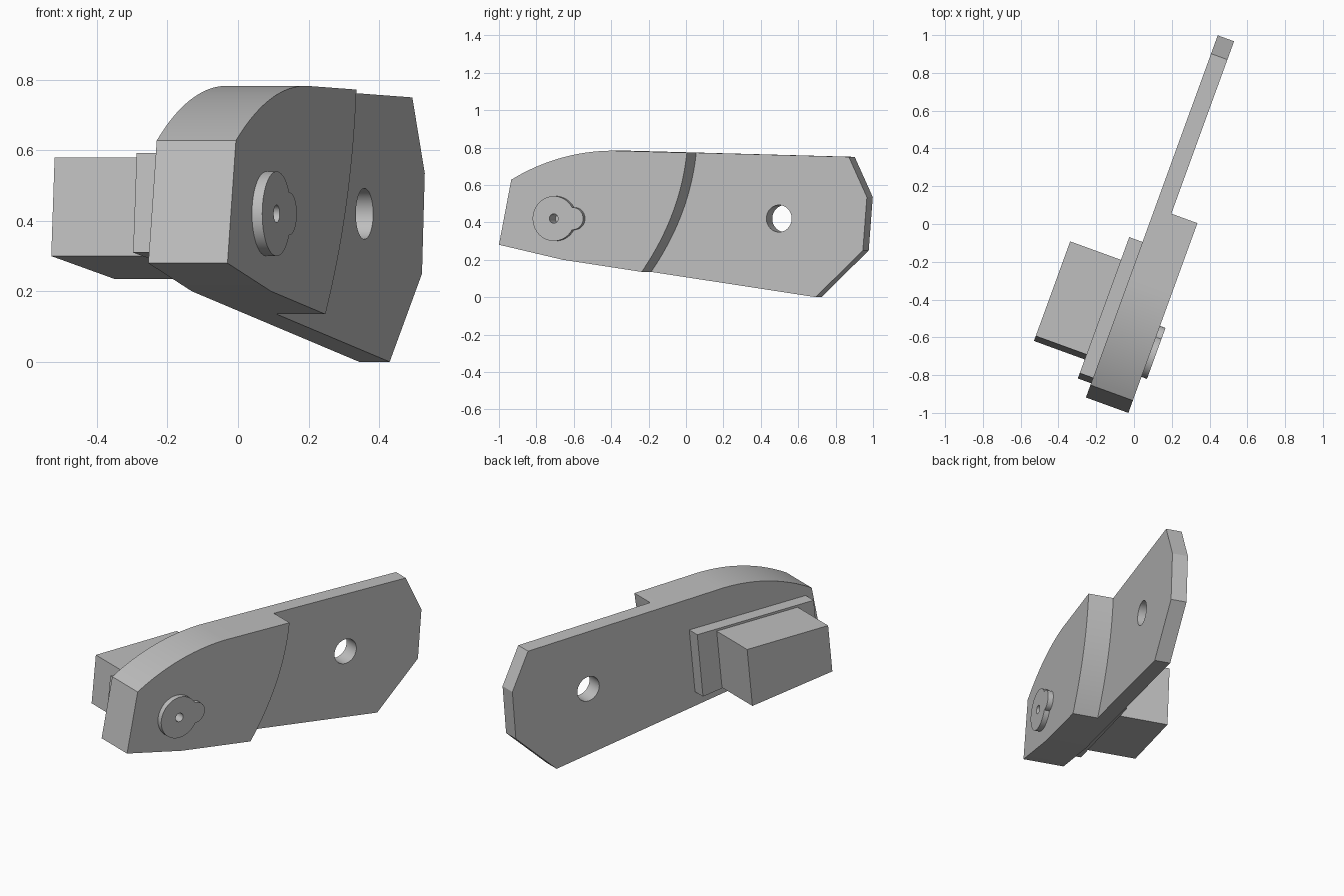
import bpy
import bmesh
from math import radians, sin, cos, asin, sqrt, pi

TURN = radians(-20)   # the whole assembly is turned about the vertical axis

cube = bpy.data.objects.get("Cube")
if cube:
    bpy.data.objects.remove(cube, do_unlink=True)

grey = bpy.data.materials.new("plain_grey")
grey.use_nodes = True
colour = (0.52, 0.52, 0.52, 1)
grey.diffuse_color = colour
grey.node_tree.nodes["Principled BSDF"].inputs["Base Color"].default_value = colour


def slab(name, profile, t0, t1):
    """Extrude a (length, height) outline across the thickness t0..t1."""
    bm = bmesh.new()
    face = bm.faces.new([bm.verts.new((t0, s, z)) for s, z in profile])
    ext = bmesh.ops.extrude_face_region(bm, geom=[face])
    verts = [g for g in ext["geom"] if isinstance(g, bmesh.types.BMVert)]
    bmesh.ops.translate(bm, vec=(t1 - t0, 0, 0), verts=verts)
    bmesh.ops.recalc_face_normals(bm, faces=bm.faces)
    mesh = bpy.data.meshes.new(name)
    bm.to_mesh(mesh)
    bm.free()
    mesh.materials.append(grey)
    obj = bpy.data.objects.new(name, mesh)
    obj.rotation_euler.z = TURN
    bpy.context.collection.objects.link(obj)
    return obj


def arc(cs, cz, r, a0, a1, n):
    return [(cs + r * cos(a0 + (a1 - a0) * i / n),
             cz + r * sin(a0 + (a1 - a0) * i / n)) for i in range(n + 1)]


def circle(cs, cz, r, n=48):
    return arc(cs, cz, r, 0, 2 * pi, n)[:-1]


def activate(obj):
    bpy.ops.object.select_all(action='DESELECT')
    obj.select_set(True)
    bpy.context.view_layer.objects.active = obj


def cut(obj, cutter):
    mod = obj.modifiers.new("cut", 'BOOLEAN')
    mod.operation = 'DIFFERENCE'
    mod.solver = 'EXACT'
    mod.object = cutter
    activate(obj)
    bpy.ops.object.modifier_apply(modifier=mod.name)


# Main body: long outline with a rounded upper front corner
R = 1.16
crown = arc(-0.30, 0.783 - R, R, pi / 2 + asin(0.58 / R), pi / 2, 20)
outline = [(-0.95, 0.28)] + crown + [
    (0.987, 0.75), (1.09, 0.535), (1.067, 0.25), (0.799, 0), (-0.588, 0.2)]
body = slab("main_body", outline, 0.075, 0.314)

# Curved step that thins the rear half
p0, p1, p2 = (-0.149, 0.12), (0.09, 0.44), (0.122, 0.80)
step = []
for i in range(21):
    k = i / 20
    step.append(tuple((1 - k) ** 2 * a + 2 * k * (1 - k) * b + k * k * c
                      for a, b, c in zip(p0, p1, p2)))
step_cutter = slab("step_cutter", step + [(1.3, 0.80), (1.3, -0.2), (-0.149, -0.2)],
                   0.167, 0.5)
hole_cutter = slab("hole_cutter", circle(0.59, 0.42, 0.072), -0.1, 0.4)
pin_cutter = slab("pin_cutter", circle(-0.627, 0.42, 0.025, 24), 0.25, 0.5)

# Keyed boss: a disc with a smaller lobe behind it
R1, R2, D = 0.12, 0.06, 0.107
x = (R1 * R1 - R2 * R2 + D * D) / (2 * D)
y = sqrt(R1 * R1 - x * x)
a1 = asin(y / R1)
a2 = pi / 2 + asin((D - x) / R2)
boss_outline = (arc(-0.627, 0.42, R1, a1, 2 * pi - a1, 44)
                + arc(-0.627 + D, 0.42, R2, -a2, a2, 24)[1:-1])
boss = slab("keyed_boss", boss_outline, 0.31, 0.345)

for part, cutters in ((body, (step_cutter, hole_cutter, pin_cutter)),
                      (boss, (pin_cutter,))):
    for c in cutters:
        cut(part, c)
for c in (step_cutter, hole_cutter, pin_cutter):
    bpy.data.objects.remove(c, do_unlink=True)

# Mounting flange and block on the far side
flange = slab("mounting_flange",
              [(-0.87, 0.31), (-0.84, 0.593), (-0.074, 0.593), (-0.112, 0.215)],
              0.0, 0.08)
block = slab("mounting_block",
             [(-0.763, 0.30), (-0.735, 0.58), (-0.202, 0.58), (-0.237, 0.235)],
             -0.286, 0.005)

for part in (body, boss, flange, block):
    activate(part)
    bpy.ops.object.shade_smooth_by_angle(angle=radians(20))
